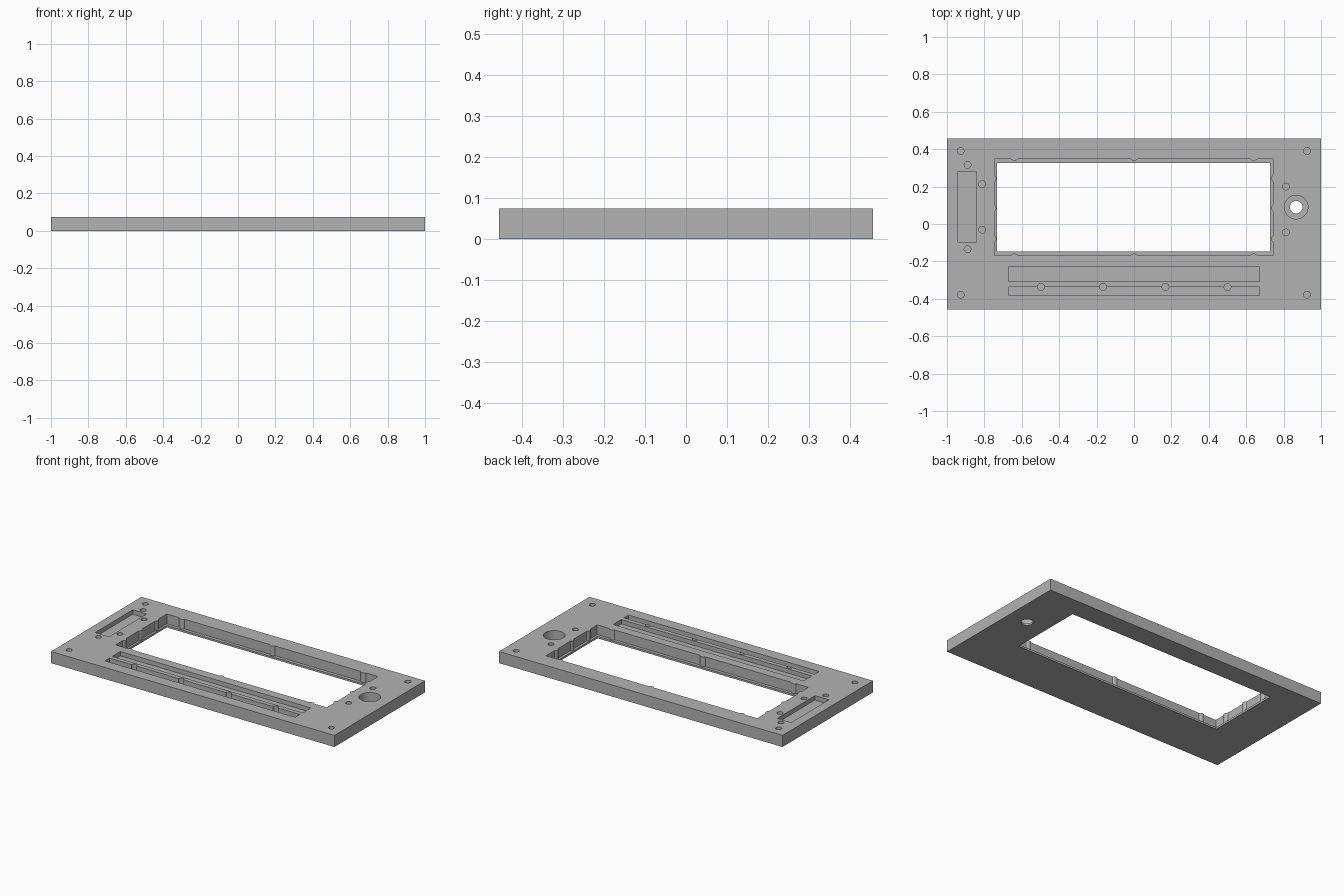
import bpy

if "Cube" in bpy.data.objects:
    bpy.data.objects.remove(bpy.data.objects["Cube"])

TOP = 0.074
LIP = 0.012

grey = bpy.data.materials.new("mid_grey")
grey.use_nodes = True
colour = (0.45, 0.45, 0.45, 1)
grey.diffuse_color = colour
grey.node_tree.nodes["Principled BSDF"].inputs["Base Color"].default_value = colour


def box(name, x0, x1, y0, y1, z0, z1):
    bpy.ops.mesh.primitive_cube_add(
        size=1, location=((x0 + x1) / 2, (y0 + y1) / 2, (z0 + z1) / 2))
    ob = bpy.context.object
    ob.name = name
    ob.scale = (x1 - x0, y1 - y0, z1 - z0)
    bpy.ops.object.transform_apply(location=True, rotation=False, scale=True)
    return ob


def cylinder(name, x, y, r, z0, z1, sides=32):
    bpy.ops.mesh.primitive_cylinder_add(
        vertices=sides, radius=r, depth=z1 - z0, location=(x, y, (z0 + z1) / 2))
    ob = bpy.context.object
    ob.name = name
    return ob


def cut(target, cutter):
    mod = target.modifiers.new("cut", "BOOLEAN")
    mod.operation = "DIFFERENCE"
    mod.solver = "EXACT"
    mod.object = cutter
    bpy.context.view_layer.objects.active = target
    bpy.ops.object.modifier_apply(modifier=mod.name)
    bpy.data.objects.remove(cutter)


ABOVE = TOP + 0.05

# Flat panel
panel = box("front_panel", -1, 1, -0.456, 0.456, 0, TOP)
panel.data.materials.append(grey)

# Display recess, with small round ribs left standing on its walls
X0, X1, Y0, Y1 = -0.746, 0.744, -0.168, 0.348
recess = box("recess_cutter", X0, X1, Y0, Y1, LIP, ABOVE)
ribs = [(x, y) for x in (-0.64, 0, 0.64) for y in (Y0 - 0.012, Y1 + 0.012)]
ribs += [(x, y) for y in (-0.08, 0.085, 0.245) for x in (X0 - 0.012, X1 + 0.012)]
for x, y in ribs:
    cut(recess, cylinder("rib", x, y, 0.022, -0.1, ABOVE + 0.1))
cut(panel, recess)

# Window opening through the thin lip
cut(panel, box("window_cutter", -0.732, 0.728, -0.148, 0.327, -0.1, ABOVE))

# Shallow pockets: side slot and two long front slots
cut(panel, box("side_slot", -0.94, -0.842, -0.097, 0.282, 0.046, ABOVE))
cut(panel, box("wide_slot", -0.672, 0.672, -0.308, -0.226, 0.046, ABOVE))
cut(panel, box("narrow_slot", -0.672, 0.672, -0.382, -0.336, 0.046, ABOVE))

# Knob hole with a wide counterbore
cut(panel, cylinder("counterbore", 0.867, 0.09, 0.063, LIP, ABOVE, 48))
cut(panel, cylinder("knob_hole", 0.867, 0.09, 0.034, -0.1, ABOVE, 48))

# Blind screw holes
holes = [(x, y) for x in (-0.927, 0.925) for y in (-0.378, 0.39)]
holes += [(-0.89, 0.315), (-0.89, -0.135), (-0.812, 0.213), (-0.812, -0.03)]
holes += [(0.812, 0.2), (0.812, -0.045)]
holes += [(x, -0.337) for x in (-0.497, -0.166, 0.168, 0.5)]
for x, y in holes:
    cut(panel, cylinder("screw_hole", x, y, 0.018, 0.02, ABOVE, 24))

bpy.ops.object.select_all(action="DESELECT")
panel.select_set(True)
bpy.context.view_layer.objects.active = panel
bpy.ops.object.shade_smooth_by_angle(angle=0.5)
